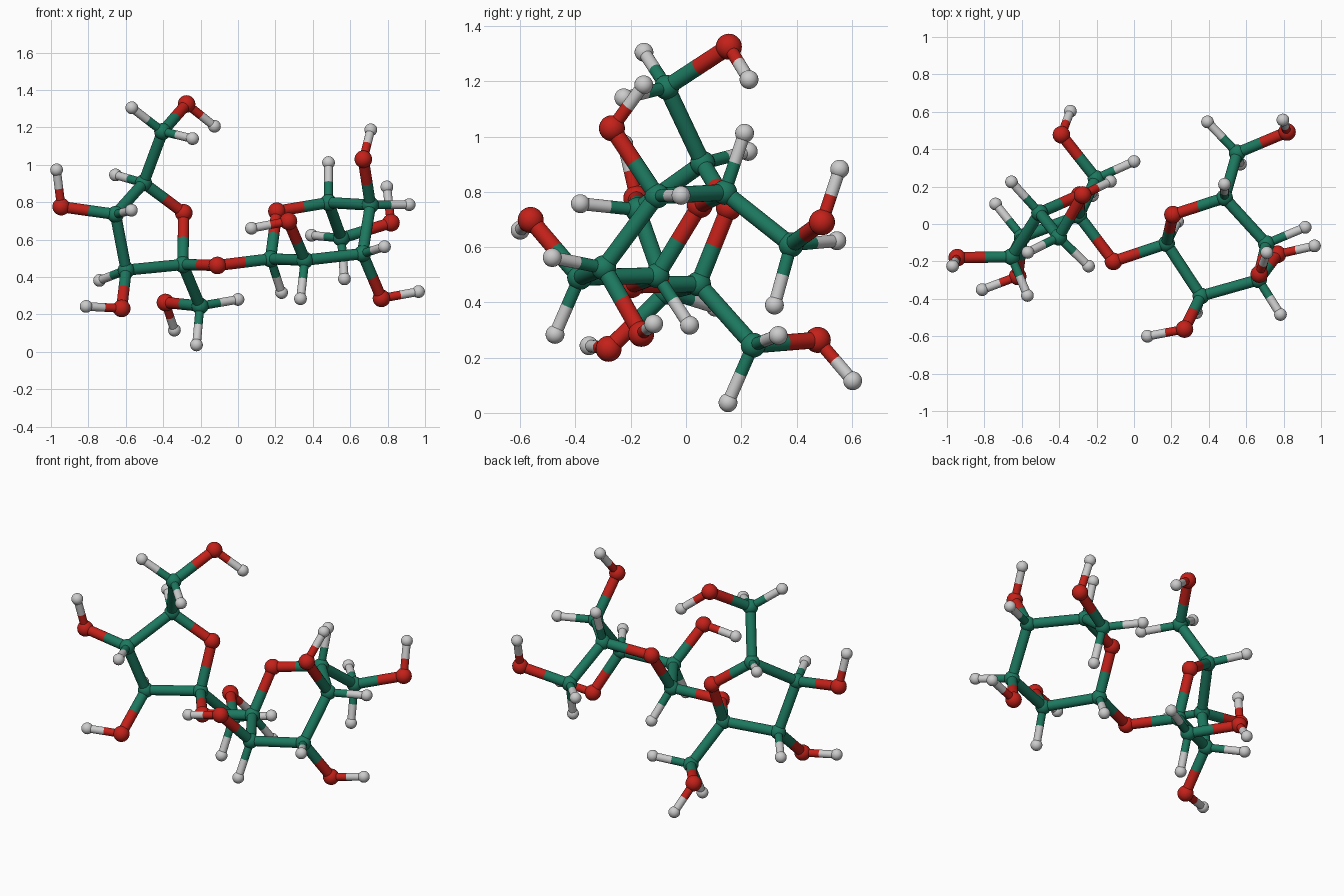
import bpy, bmesh
from mathutils import Vector

if "Cube" in bpy.data.objects:
    bpy.data.objects.remove(bpy.data.objects["Cube"])

# Atom centres, grouped by element
CARBON = [
    # five-sided ring with its two arms
    (-.295, .045, .467), (-.505, .06, .903), (-.655, -.175, .735), (-.598, -.07, .437),
    (-.403, -.07, 1.178), (-.203, .243, .245),
    # six-sided ring with its arm
    (.174, -.105, .497), (.484, .14, .798), (.708, -.105, .785), (.666, -.298, .525),
    (.358, -.385, .49), (.552, .38, .608)]
OXYGEN = [
    (-.29, .155, .743), (-.275, .155, 1.325), (-.945, -.18, .776), (-.622, -.28, .232),
    (-.388, .477, .264), (-.11, -.2, .462), (.208, .05, .752), (.818, .492, .69),
    (.67, -.268, 1.03), (.767, -.162, .286), (.27, -.562, .698)]
HYDROGEN = [
    (-.126, .228, 1.206), (-.568, -.152, 1.305), (-.243, -.225, 1.14), (-.655, .225, .946),
    (-.97, -.225, .973), (-.57, -.382, .757), (-.74, .107, .382), (-.812, -.351, .243),
    (-.34, .603, .116), (-.222, .152, .037), (0, .334, .28), (.484, .212, 1.012),
    (.796, .556, .882), (.393, .546, .623), (.569, .32, .39), (.915, -.018, .787),
    (.71, -.153, 1.187), (.783, -.484, .562), (.965, -.117, .322), (.334, -.474, .284),
    (.072, -.6, .661), (.233, .013, .317)]


def material(name, rgb):
    m = bpy.data.materials.new(name)
    m.diffuse_color = (*rgb, 1)
    m.use_nodes = True
    m.node_tree.nodes["Principled BSDF"].inputs["Base Color"].default_value = m.diffuse_color
    return m


def mesh(name, mat, build):
    bm = bmesh.new()
    build(bm)
    for f in bm.faces:
        f.smooth = True
    me = bpy.data.meshes.new(name)
    bm.to_mesh(me)
    bm.free()
    if mat:
        me.materials.append(mat)
    return me


def place(name, me, loc):
    ob = bpy.data.objects.new(name, me)
    bpy.context.collection.objects.link(ob)
    ob.location = loc
    return ob


# Shared ball and unit rod meshes, one pair per element
STYLE = {
    "carbon": (CARBON, .045, material("green", (.012, .19, .115))),
    "oxygen": (OXYGEN, .047, material("red", (.55, .015, .01))),
    "hydrogen": (HYDROGEN, .034, None)}
balls, rods = {}, {}
for kind, (pts, r, mat) in STYLE.items():
    balls[kind] = mesh(kind + "_ball", mat, lambda bm: bmesh.ops.create_uvsphere(
        bm, u_segments=24, v_segments=16, radius=r))
    rods[kind] = mesh(kind + "_rod", mat, lambda bm: bmesh.ops.create_cone(
        bm, cap_ends=False, segments=20, radius1=1, radius2=1, depth=1))

# Atoms
atoms = []
for kind, (pts, r, mat) in STYLE.items():
    for i, p in enumerate(pts, 1):
        place(f"{kind}_atom_{i}", balls[kind], p)
        atoms.append((kind, Vector(p)))


# Half a bond, coloured by the atom it starts from
def half_bond(name, kind, start, mid, radius):
    d = mid - start
    ob = place(name, rods[kind], (start + mid) / 2)
    ob.rotation_mode = 'QUATERNION'
    ob.rotation_quaternion = d.to_track_quat('Z', 'Y')
    ob.scale = (radius, radius, d.length)


# Bonds join every pair of close neighbours; those to hydrogen are thinner
count = 0
for i, (ka, a) in enumerate(atoms):
    for kb, b in atoms[i + 1:]:
        light = "hydrogen" in (ka, kb)
        if ka == kb == "hydrogen" or (a - b).length > (.28 if light else .39):
            continue
        count += 1
        mid, radius = (a + b) / 2, .023 if light else .03
        half_bond(f"bond_{count}_{ka}_half", ka, a, mid, radius)
        half_bond(f"bond_{count}_{kb}_end", kb, b, mid, radius)
